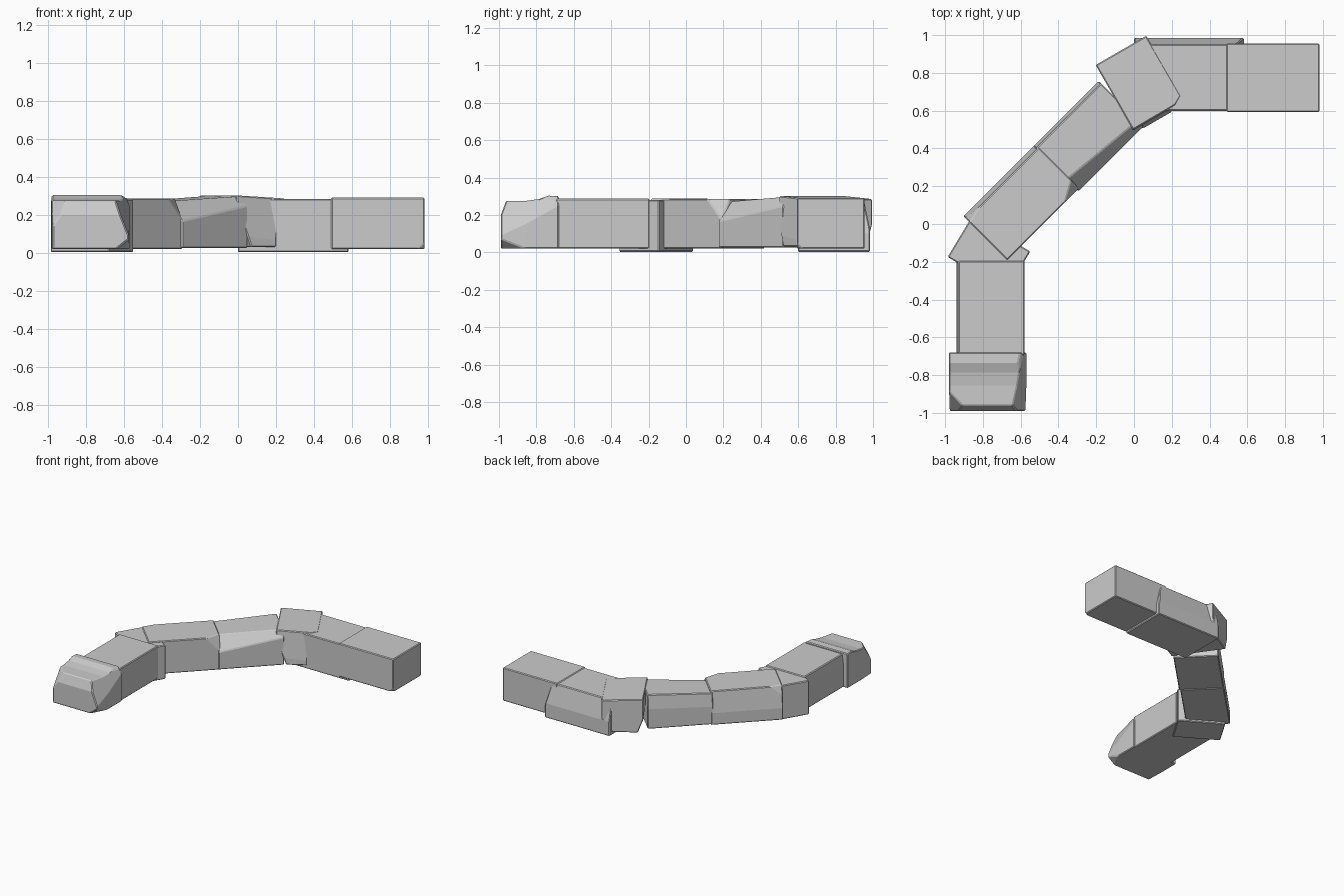
import bpy, bmesh
from math import radians
from mathutils import Matrix, Vector
from mathutils.geometry import normal

if "Cube" in bpy.data.objects:
    bpy.data.objects.remove(bpy.data.objects["Cube"])

stone_grey = bpy.data.materials.new("stone grey")
stone_grey.use_nodes = True
GREY = (0.6, 0.6, 0.6, 1)
stone_grey.diffuse_color = GREY
stone_grey.node_tree.nodes["Principled BSDF"].inputs["Base Color"].default_value = GREY


def box_sections(half_length, half_width, z0, z_start, z_end):
    """Two rectangular cross-sections, one at each end of a stone."""
    return [(-half_length, half_width, z0, z_start), (half_length, half_width, z0, z_end)]


def stone(name, centre, angle, sections, chips=(), bevel=0.006):
    """Loft sections (x, half width, bottom, top), then split off chips, each given by 3 points."""
    bm = bmesh.new()
    rings = []
    for x, w, z0, z1 in sections:
        corners = [(-w, z0), (w, z0), (w, z1), (-w, z1)]
        rings.append([bm.verts.new((x, y, z)) for y, z in corners])
    for a, b in zip(rings, rings[1:]):
        for i in range(4):
            j = (i + 1) % 4
            bm.faces.new((a[i], a[j], b[j], b[i]))
    bm.faces.new(rings[0])
    bm.faces.new(rings[-1])

    # turn into place, then cut
    place = Matrix.Translation((*centre, 0)) @ Matrix.Rotation(radians(angle), 4, 'Z')
    bm.transform(place)
    middle = Vector((*centre, 0.15))
    for chip in chips:
        pts = [Vector(p) for p in chip]
        n = normal(pts)
        if n.dot(middle - pts[0]) > 0:
            n = -n
        geom = bm.verts[:] + bm.edges[:] + bm.faces[:]
        bmesh.ops.bisect_plane(bm, geom=geom, plane_co=pts[0], plane_no=n, clear_outer=True)
        bmesh.ops.holes_fill(bm, edges=[e for e in bm.edges if e.is_boundary])
    bmesh.ops.recalc_face_normals(bm, faces=bm.faces)
    bm.transform(place.inverted())

    mesh = bpy.data.meshes.new(name)
    bm.to_mesh(mesh)
    bm.free()
    mesh.materials.append(stone_grey)
    obj = bpy.data.objects.new(name, mesh)
    obj.matrix_world = place
    bpy.context.collection.objects.link(obj)
    mod = obj.modifiers.new("worn edges", 'BEVEL')
    mod.width = bevel
    mod.segments = 1
    mod.limit_method = 'ANGLE'


# Weathered end stone with a dipped top and broken corners
stone("end_stone", (-0.775, -0.835), 90,
      [(-0.155, 0.2, 0.02, 0.275), (-0.02, 0.205, 0.02, 0.275), (0.05, 0.205, 0.02, 0.285),
       (0.1, 0.205, 0.02, 0.303), (0.155, 0.205, 0.02, 0.3)],
      [((-0.98, -0.99, 0.2), (-0.57, -0.99, 0.2), (-0.7, -0.96, 0.28)),
       ((-0.98, -0.97, 0.16), (-0.9, -0.98, 0.26), (-0.98, -0.89, 0.27)),
       ((-0.64, -0.99, 0.02), (-0.57, -0.99, 0.075), (-0.57, -0.86, 0.02)),
       ((-0.57, -0.93, 0.23), (-0.62, -0.98, 0.27), (-0.61, -0.85, 0.28)),
       ((-0.57, -0.68, 0.25), (-0.59, -0.68, 0.3), (-0.62, -0.85, 0.28))])

# Straight run on the right arm
stone("right_straight_stone", (-0.76, -0.445), 90,
      box_sections(0.25, 0.181, 0.02, 0.287, 0.287),
      [((-0.94, -0.2, 0.22), (-0.94, -0.69, 0.22), (-0.93, -0.4, 0.287))])

# Lower wedge stone at the right bend
stone("right_bend_stone", (-0.768, -0.16), 59, box_sections(0.125, 0.18, 0.003, 0.28, 0.28))

# Two diagonal stones
stone("diagonal_stone_right", (-0.597, 0.116), 45,
      box_sections(0.27, 0.164, 0.02, 0.287, 0.285),
      [((-0.92, 0.02, 0.14), (-0.53, 0.41, 0.14), (-0.69, 0.22, 0.286)),
       ((-0.885, -0.015, 0.29), (-0.93, 0.02, 0.15), (-0.85, 0.04, 0.29)),
       ((-0.31, 0.17, 0.2), (-0.36, 0.14, 0.287), (-0.33, 0.24, 0.287))])

stone("diagonal_stone_left", (-0.24, 0.465), 45,
      box_sections(0.245, 0.168, 0.025, 0.272, 0.298),
      [((-0.29, 0.18, 0.17), (0.05, 0.52, 0.25), (-0.17, 0.39, 0.285)),
       ((-0.29, 0.18, 0.23), (-0.33, 0.22, 0.28), (-0.2, 0.33, 0.278)),
       ((-0.53, 0.41, 0.18), (-0.16, 0.78, 0.2), (-0.32, 0.6, 0.286))])

# Turned stone at the left bend
stone("left_bend_stone", (0.035, 0.739), 30,
      box_sections(0.155, 0.208, 0.03, 0.302, 0.285),
      [((0.2, 0.6, 0.0), (0.2, 0.6, 0.3), (0.25, 0.68, 0.15)),
       ((0.04, 0.505, 0.12), (0.2, 0.6, 0.12), (0.1, 0.56, 0.295)),
       ((0.02, 0.48, 0.2), (0.07, 0.52, 0.03), (0.0, 0.62, 0.03)),
       ((0.06, 0.99, 0.13), (0.0, 0.96, 0.03), (0.1, 0.92, 0.03))])

# Low, back-sloped stone and the clean end block on the left arm
stone("left_straight_stone", (0.291, 0.792), 0,
      box_sections(0.291, 0.193, 0.003, 0.284, 0.284),
      [((0.0, 0.985, 0.12), (0.58, 0.985, 0.12), (0.3, 0.95, 0.284)),
       ((0.582, 0.7, 0.1), (0.582, 0.98, 0.1), (0.54, 0.8, 0.284))])
stone("left_end_stone", (0.736, 0.774), 0,
      box_sections(0.246, 0.181, 0.02, 0.29, 0.29),
      [((0.95, 0.593, 0.02), (0.982, 0.593, 0.05), (0.982, 0.62, 0.02))])
